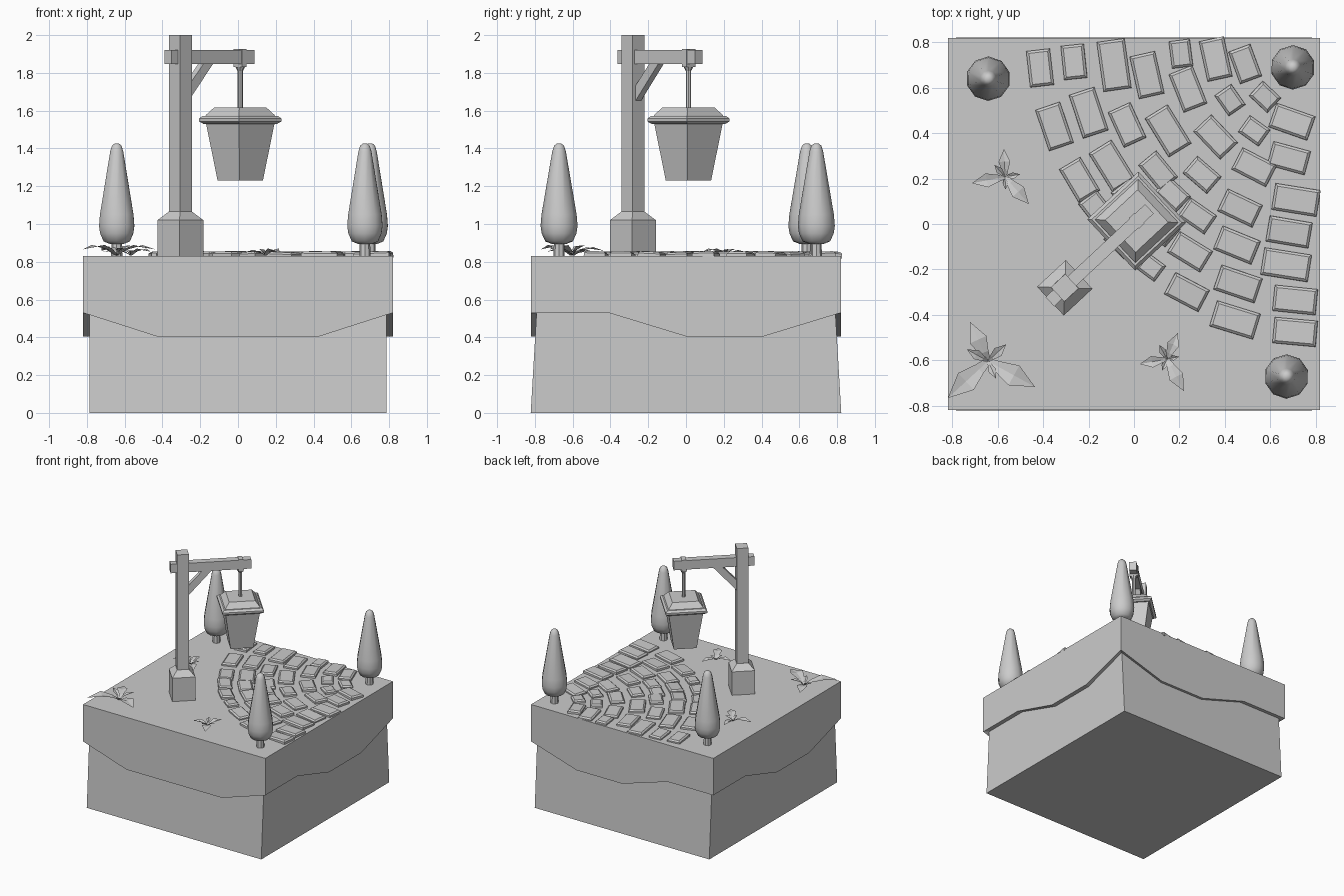
import bpy, math, random
from mathutils import Vector, Matrix

if "Cube" in bpy.data.objects:
    bpy.data.objects.remove(bpy.data.objects["Cube"])

random.seed(4)
TOP = 0.83                      # ground level
ANG = math.radians(43)          # direction of the lamp arm
POST = Vector((-0.305, -0.281, 0))
LAMP = Vector((0.012, 0.013, 0))


def make(name, verts, faces, smooth=False):
    me = bpy.data.meshes.new(name)
    me.from_pydata([tuple(v) for v in verts], [], faces)
    me.update()
    ob = bpy.data.objects.new(name, me)
    bpy.context.collection.objects.link(ob)
    if smooth:
        me.shade_smooth()
    return ob


def loft(name, profile, n, centre, rot=ANG + math.pi / 4, smooth=False):
    """Stack of n-sided rings given as (radius, z), capped at both ends."""
    verts, faces = [], []
    for r, z in profile:
        for i in range(n):
            a = rot + 2 * math.pi * i / n
            verts.append((centre[0] + r * math.cos(a), centre[1] + r * math.sin(a), z))
    for k in range(len(profile) - 1):
        for i in range(n):
            j = (i + 1) % n
            faces.append((k * n + i, k * n + j, k * n + n + j, k * n + n + i))
    faces.append(tuple(reversed(range(n))))
    faces.append(tuple(range(len(verts) - n, len(verts))))
    return make(name, verts, faces, smooth)


def arm_prism(name, outline, width):
    """Extrude an outline of (distance from post, z) across the arm direction."""
    d = Vector((math.cos(ANG), math.sin(ANG), 0))
    side = Vector((d.y, -d.x, 0))
    n = len(outline)
    verts = [POST + d * s + side * w + Vector((0, 0, z))
             for w in (width / 2, -width / 2) for s, z in outline]
    faces = [tuple(range(n)), tuple(reversed(range(n, 2 * n)))]
    faces += [(i, i + n, (i + 1) % n + n, (i + 1) % n) for i in range(n)]
    return make(name, verts, faces)


# Soil block
H = ((-1, -1), (1, -1), (1, 1), (-1, 1))
soil = [(x * 0.785, y * 0.822, 0) for x, y in H] + [(x * 0.785, y * 0.787, 0.6) for x, y in H]
make("soil_block", soil, [(3, 2, 1, 0), (4, 5, 6, 7)] +
     [(i, (i + 1) % 4, (i + 1) % 4 + 4, i + 4) for i in range(4)])

# Grass slab with a wavy lower edge on each side
E, LO, HI = 0.82, 0.405, 0.53
sides = [
    [(-0.43, LO), (0.43, LO)],
    [(-0.41, HI), (0, LO), (0.41, LO)],
    [(-0.41, LO), (0, LO), (0.41, HI)],
    [(-0.41, HI), (0, LO), (0.41, LO)],
]
rim = []
for k, pts in enumerate(sides):
    turn = Matrix.Rotation(k * math.pi / 2, 3, 'Z')
    rim += [turn @ Vector((t, -E, z)) for t, z in [(-E, HI)] + pts]
n = len(rim)
inner = [Vector((p.x * 0.957, p.y * 0.957, p.z)) for p in rim]
upper = [Vector((p.x, p.y, TOP)) for p in rim]
faces = [tuple(range(2 * n, 3 * n))]
for i in range(n):
    j = (i + 1) % n
    faces += [(n + i, n + j, 2 * n + j, 2 * n + i), (i, j, n + j, n + i)]
make("grass_slab", inner + rim + upper, faces)

# Lamp post, arm, brace
loft("post_base", [(0.122, TOP - 0.01), (0.122, 1.02), (0.062, 1.065)], 4, POST)
loft("post", [(0.061, 1.0), (0.061, 2.0)], 4, POST)
arm_prism("arm", [(-0.09, 1.847), (0.51, 1.847), (0.51, 1.92), (-0.09, 1.92)], 0.056)
arm_prism("brace", [(0.035, 1.645), (0.22, 1.85), (0.15, 1.85), (0.035, 1.725)], 0.04)
arm_prism("arm_collar", [(0.416, 1.83), (0.45, 1.83), (0.45, 1.926), (0.416, 1.926)], 0.064)

# Hanging lantern
loft("hanging_rod", [(0.026, 1.832), (0.014, 1.81), (0.014, 1.6)][::-1], 8, LAMP)
loft("lantern_body", [(0.12, 1.23), (0.183, 1.54)], 4, LAMP)
loft("lantern_rim", [(0.195, 1.53), (0.218, 1.543), (0.218, 1.558), (0.198, 1.573)], 4, LAMP)
loft("lantern_roof", [(0.185, 1.57), (0.182, 1.577), (0.138, 1.617)], 4, LAMP)

# Trees
for i, c in enumerate([(-0.642, 0.64), (0.70, 0.69), (0.672, -0.672)]):
    loft(f"tree_trunk_{i}", [(0.03, TOP - 0.01), (0.027, 0.92)], 8, c, 0)
    loft(f"tree_crown_{i}", [(0.04, 0.895), (0.073, 0.908), (0.092, 0.95), (0.098, 0.99),
                             (0.093, 1.05), (0.036, 1.385), (0.026, 1.415), (0.012, 1.426)],
         10, c, 0.3, True)


# Plants: three long leaves and three short ones
def leaf(verts, faces, c, ang, length, lift, tip):
    b = len(verts)
    m = Matrix.Translation((c[0], c[1], TOP)) @ Matrix.Rotation(ang, 4, 'Z')
    rows = [(0.0, 0.06, 0.0), (0.22, 0.11, 0.6), (0.55, 0.21, 1.0)]
    for t, w, h in rows:
        z = h * lift + 0.004
        verts += [m @ Vector((t * length, s * w * length, z - (0 if s else 0.008 * h)))
                  for s in (1, 0, -1)]
    verts.append(m @ Vector((length, 0, tip)))
    for r in (0, 3):
        for s in (0, 1):
            faces.append((b + r + s, b + r + s + 1, b + r + s + 4, b + r + s + 3))
    faces += [(b + 6, b + 7, b + 9), (b + 7, b + 8, b + 9)]


plants = [
    ((-0.568, 0.207), [(-0.573, 0.33), (-0.714, 0.18), (-0.463, 0.088)]),
    ((0.145, -0.595), [(0.194, -0.48), (0.026, -0.617), (0.22, -0.736)]),
    ((-0.643, -0.604), [(-0.722, -0.432), (-0.82, -0.767), (-0.436, -0.718)]),
]
for i, (c, tips) in enumerate(plants):
    verts, faces = [], []
    for x, y in tips:
        dx, dy = x - c[0], y - c[1]
        size, a = math.hypot(dx, dy), math.atan2(dy, dx)
        leaf(verts, faces, c, a, size, 0.23 * size, 0.15 * size)
        leaf(verts, faces, c, a + math.pi, size * 0.45, 0.2 * size, 0.24 * size)
    make(f"plant_{i}", verts, faces)

# Paving stones (x, y, length), laid tangentially around the far corner
stones = [
    (.71, -.476, .19), (.71, -.335, .19), (.67, -.18, .21), (.683, -.035, .19), (.714, .106, .2),
    (.683, .29, .17), (.696, .45, .18), (.577, .56, .11), (.49, .705, .15), (.36, .727, .18),
    (.445, -.423, .2), (.458, -.264, .19), (.454, -.093, .18), (.467, .07, .17), (.53, .25, .17),
    (.53, .41, .11), (.423, .546, .11), (.238, .595, .18), (.207, .75, .12), (.233, -.3, .17),
    (.247, -.123, .17), (.28, .035, .14), (.3, .216, .14), (.36, .383, .17), (.15, .41, .2),
    (.057, .656, .19), (-.088, .70, .22), (-.264, .714, .15), (-.414, .687, .16), (.075, -.19, .1),
    (.106, .233, .15), (-.097, .255, .2), (-.03, .436, .17), (-.2, .49, .2), (-.35, .43, .19),
    (-.24, .194, .17), (-.05, -.08, .14), (-.16, .06, .15), (.11, -.01, .16), (-.01, .11, .16),
    (.17, .13, .13),
]
verts, faces = [], []
for x, y, length in stones:
    width = 0.055 + 0.31 * length
    a = math.atan2(y - 0.83, x - 0.83) + math.pi / 2
    m = (Matrix.Translation((x, y, TOP)) @ Matrix.Rotation(a, 4, 'Z')
         @ Matrix.Rotation(random.uniform(-0.05, 0.05), 4, 'X')
         @ Matrix.Rotation(random.uniform(-0.05, 0.05), 4, 'Y'))
    b = len(verts)
    for inset, z in ((0, -0.012), (0, 0.013), (0.011, 0.023)):
        verts += [m @ Vector((sx * (length / 2 - inset), sy * (width / 2 - inset), z))
                  for sx, sy in H]
    for k in (0, 4):
        faces += [(b + k + i, b + k + (i + 1) % 4, b + k + 4 + (i + 1) % 4, b + k + 4 + i)
                  for i in range(4)]
    faces += [(b + 8, b + 9, b + 10, b + 11), (b + 3, b + 2, b + 1, b)]
make("paving_stones", verts, faces)
